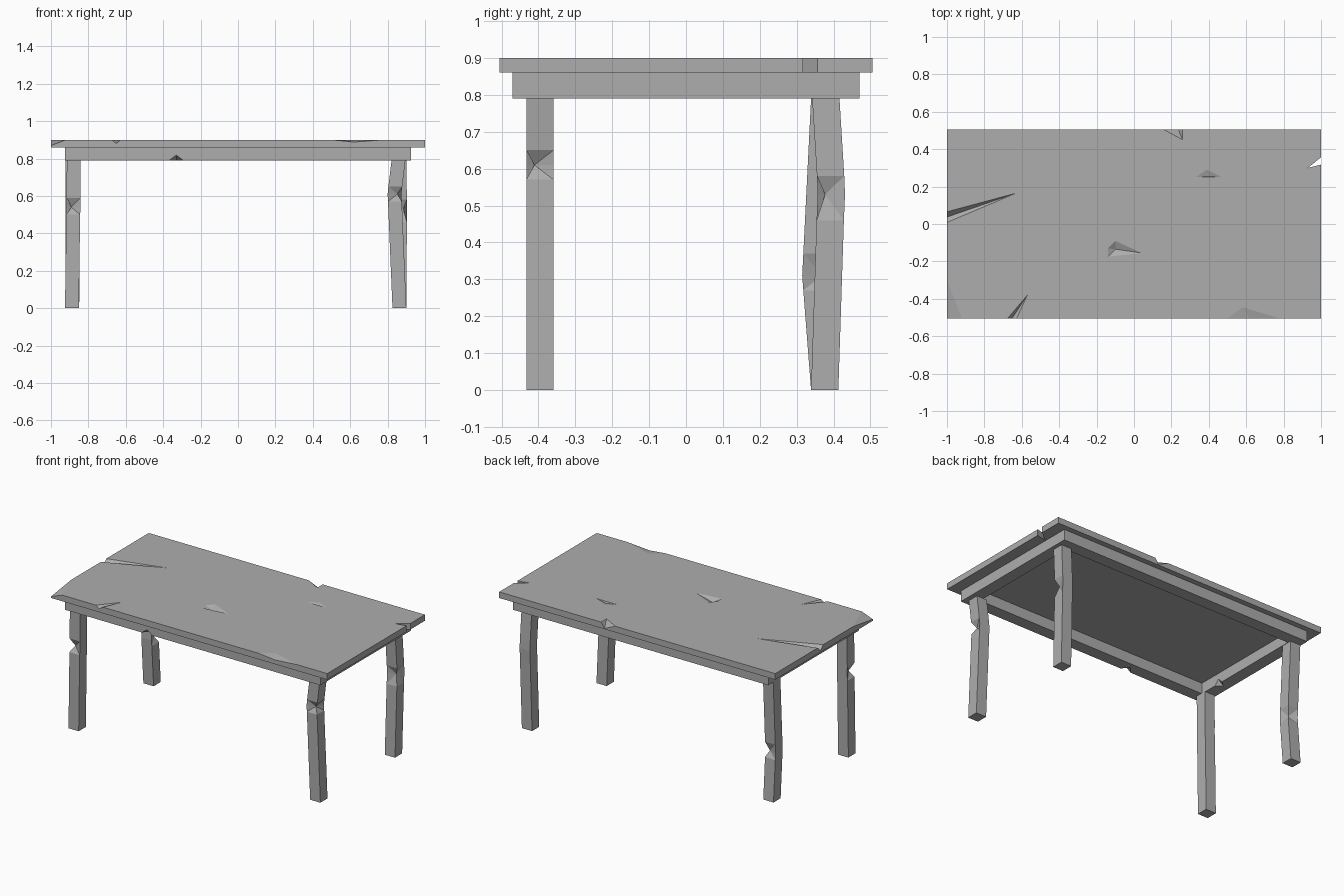
import bpy, bmesh

cube = bpy.data.objects.get("Cube")
if cube:
    bpy.data.objects.remove(cube, do_unlink=True)

# Single stone-grey colour
grey = bpy.data.materials.new("grey")
grey.use_nodes = True
colour = (0.42, 0.42, 0.42, 1)
grey.diffuse_color = colour
grey.node_tree.nodes["Principled BSDF"].inputs["Base Color"].default_value = colour


def add_object(name, bm):
    bmesh.ops.recalc_face_normals(bm, faces=bm.faces)
    mesh = bpy.data.meshes.new(name)
    bm.to_mesh(mesh)
    bm.free()
    mesh.materials.append(grey)
    obj = bpy.data.objects.new(name, mesh)
    bpy.context.collection.objects.link(obj)
    return obj


def box(name, x, y, z):
    bm = bmesh.new()
    bmesh.ops.create_cube(bm, size=1)
    for v in bm.verts:
        v.co = [r[0] if c < 0 else r[1] for c, r in zip(v.co, (x, y, z))]
    return add_object(name, bm)


def carve(target, cutters):
    """Subtract convex chips from the target."""
    helpers = []
    for points in cutters:
        bm = bmesh.new()
        for p in points:
            bm.verts.new(p)
        bmesh.ops.convex_hull(bm, input=bm.verts)
        chip = add_object("chip_cutter", bm)
        chip.hide_render = True
        helpers.append(chip)
        mod = target.modifiers.new("chip", 'BOOLEAN')
        mod.operation, mod.solver, mod.object = 'DIFFERENCE', 'EXACT', chip
    graph = bpy.context.evaluated_depsgraph_get()
    result = bpy.data.meshes.new_from_object(target.evaluated_get(graph))
    target.modifiers.clear()
    target.data = result
    for chip in helpers:
        bpy.data.objects.remove(chip, do_unlink=True)


def dent(outline, deepest):
    """Pyramid chip: outline on the top surface, one deepest point."""
    cap = TOP + 0.01
    return [(x, y, z) for x, y in outline for z in (TOP, cap)] + [deepest]


def split(outline):
    """Chip that goes right through the board."""
    return [(x, y, z) for x, y in outline for z in (BOARD - 0.01, TOP + 0.01)]


TOP, BOARD, RAIL = 0.9, 0.86, 0.79

# Worn table top
top = box("table_top", (-1, 1), (-0.505, 0.505), (BOARD, TOP))
carve(top, [
    dent([(-1.02, 0.06), (-1.02, 0), (-0.63, 0.165)], (-1.02, 0.03, 0.87)),
    dent([(-0.68, -0.51), (-0.63, -0.51), (-0.57, -0.38)], (-0.655, -0.51, 0.88)),
    dent([(-1, -0.3), (-0.92, -0.505), (-1.1, -0.6)], (-1, -0.505, 0.87)),
    dent([(0.5, -0.505), (0.58, -0.445), (0.78, -0.505), (0.6, -0.6)], (0.62, -0.506, 0.888)),
    dent([(-0.14, -0.175), (-0.14, -0.13), (-0.1, -0.09), (0.04, -0.155)], (-0.1, -0.135, 0.88)),
    dent([(0.33, 0.25), (0.39, 0.29), (0.47, 0.25)], (0.4, 0.255, 0.89)),
    dent([(0.15, 0.51), (0.26, 0.51), (0.26, 0.45)], (0.235, 0.51, 0.862)),
    split([(1.01, 0.32), (1.01, 0.365), (0.93, 0.3)]),
])

# Hollow rail frame under the top
W, D, T = 0.925, 0.47, 0.08
front = box("front_rail", (-W, W), (-D, T - D), (RAIL, BOARD))
box("back_rail", (-W, W), (D - T, D), (RAIL, BOARD))
box("left_rail", (W - T, W), (T - D, D - T), (RAIL, BOARD))
right = box("right_rail", (-W, T - W), (T - D, D - T), (RAIL, BOARD))
low = RAIL - 0.01
carve(front, [[(-0.39, -0.48, low), (-0.27, -0.48, low), (-0.33, -0.48, 0.825), (-0.33, -0.41, low)]])
inner = T - W + 0.01
carve(right, [[(inner, -0.29, low), (inner, -0.19, low), (inner, -0.24, 0.83), (inner - 0.06, -0.24, low)]])


def leg(name, rings, corner, push, dented):
    """Square leg lofted through (z, x, y) rings; one corner of one ring is pushed in."""
    half = 0.037
    corners = [(-1, -1), (1, -1), (1, 1), (-1, 1)]
    bm = bmesh.new()
    loops = []
    for i, (z, x, y) in enumerate(rings):
        loop = []
        for sx, sy in corners:
            hit = push if i == dented and (sx, sy) == corner else 0
            loop.append(bm.verts.new((x + sx * (half - hit), y + sy * (half - hit), z)))
        loops.append(loop)
    for a, b in zip(loops, loops[1:]):
        for k in range(4):
            n = (k + 1) % 4
            bm.faces.new((a[k], a[n], b[n], b[k]))
    bm.faces.new(loops[0])
    bm.faces.new(loops[-1])
    # Triangulate so that the chipped corners stay crisp
    bmesh.ops.triangulate(bm, faces=[f for f in bm.faces if len(f.verts) == 4])
    bmesh.ops.dissolve_limit(bm, angle_limit=0.005, verts=bm.verts, edges=bm.edges)
    return add_object(name, bm)


# Four crooked legs, each with a chipped corner
leg("front_left_leg", [(0, 0.863, -0.396), (0.57, 0.839, -0.396), (0.61, 0.837, -0.396),
                       (0.65, 0.841, -0.396), (RAIL, 0.858, -0.396)], (1, -1), 0.022, 2)
leg("front_right_leg", [(0, -0.888, -0.396), (0.5, -0.881, -0.396), (0.54, -0.879, -0.396),
                        (0.59, -0.88, -0.396), (RAIL, -0.878, -0.396)], (-1, -1), 0.025, 2)
leg("back_left_leg", [(0, 0.863, 0.376), (0.46, 0.866, 0.391), (0.53, 0.867, 0.394),
                      (0.58, 0.866, 0.392), (RAIL, 0.863, 0.379)], (1, -1), 0.02, 2)
leg("back_right_leg", [(0, -0.886, 0.376), (0.27, -0.884, 0.355), (0.31, -0.884, 0.352),
                       (0.37, -0.884, 0.355), (RAIL, -0.884, 0.376)], (1, 1), 0.02, 2)
